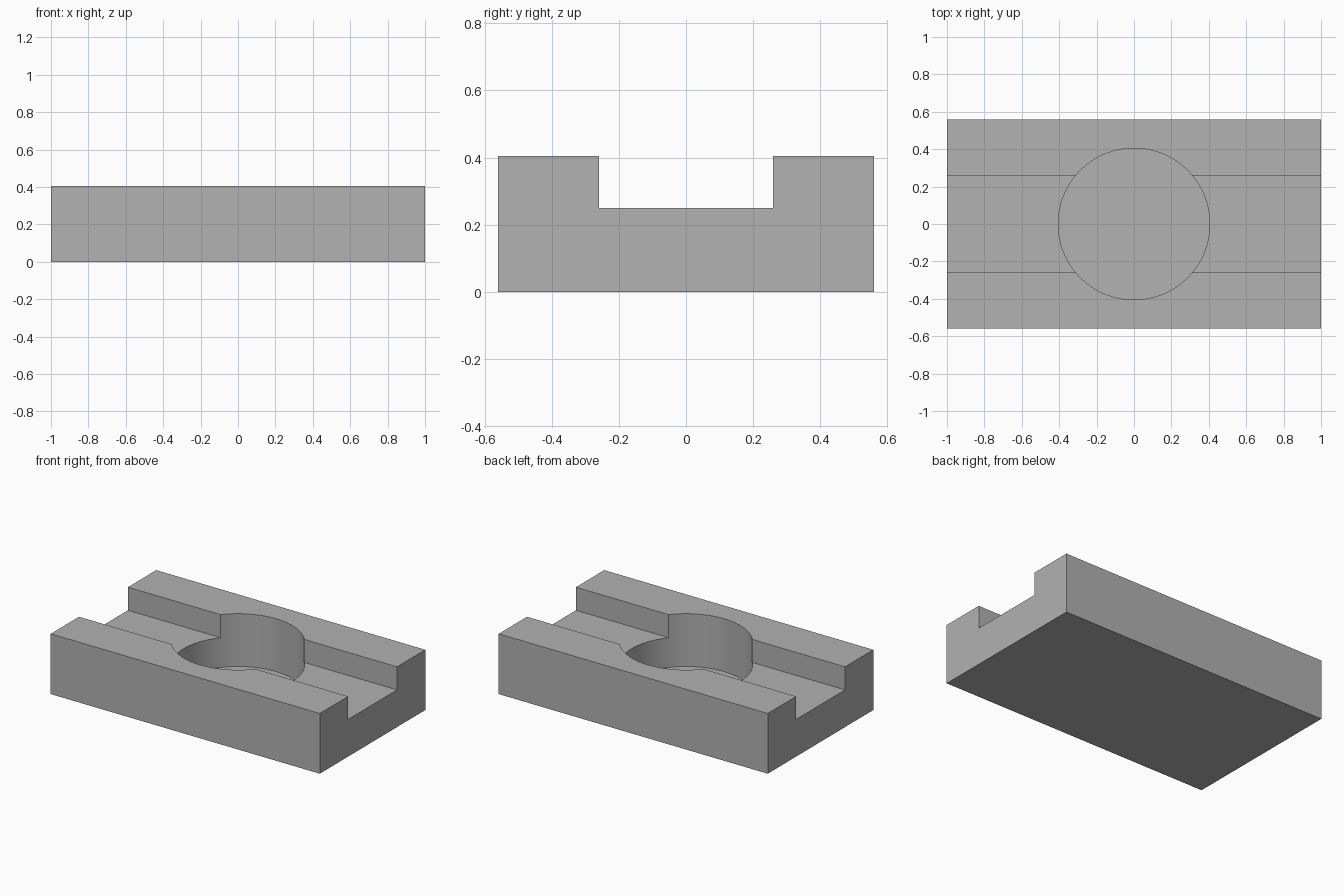
import bpy
import bmesh
from mathutils import Vector

if "Cube" in bpy.data.objects:
    bpy.data.objects.remove(bpy.data.objects["Cube"])

HALF_LENGTH, HALF_WIDTH, HEIGHT = 1.0, 0.56, 0.405
SLOT_HALF, SLOT_FLOOR = 0.26, 0.25
BORE_RADIUS, BORE_FLOOR = 0.405, 0.05

# Plain grey material
grey = bpy.data.materials.new("plain_grey")
grey.use_nodes = True
colour = (0.445, 0.445, 0.445, 1)
grey.diffuse_color = colour
grey.node_tree.nodes["Principled BSDF"].inputs["Base Color"].default_value = colour


def add_object(name, bm):
    bmesh.ops.recalc_face_normals(bm, faces=bm.faces)
    mesh = bpy.data.meshes.new(name)
    bm.to_mesh(mesh)
    bm.free()
    mesh.materials.append(grey)
    obj = bpy.data.objects.new(name, mesh)
    bpy.context.collection.objects.link(obj)
    return obj


# Block: U-shaped end profile extruded along its length
half = [(HALF_WIDTH, 0), (HALF_WIDTH, HEIGHT), (SLOT_HALF, HEIGHT), (SLOT_HALF, SLOT_FLOOR)]
profile = half + [(-y, z) for y, z in reversed(half)]
bm = bmesh.new()
end = bm.faces.new([bm.verts.new((-HALF_LENGTH, y, z)) for y, z in profile])
extruded = bmesh.ops.extrude_face_region(bm, geom=[end], use_keep_orig=True)["geom"]
bmesh.ops.translate(bm, vec=Vector((2 * HALF_LENGTH, 0, 0)),
                    verts=[v for v in extruded if isinstance(v, bmesh.types.BMVert)])
block = add_object("slotted_block", bm)

# Cutter for the round blind pocket
bm = bmesh.new()
bmesh.ops.create_cone(bm, cap_ends=True, segments=128, radius1=BORE_RADIUS,
                      radius2=BORE_RADIUS, depth=HEIGHT)
bmesh.ops.translate(bm, verts=bm.verts, vec=(0, 0, BORE_FLOOR + HEIGHT / 2))
cutter = add_object("pocket_cutter", bm)
cutter.hide_render = True

# Cut the pocket and keep only the finished block
cut = block.modifiers.new("pocket", 'BOOLEAN')
cut.operation = 'DIFFERENCE'
cut.solver = 'EXACT'
cut.object = cutter
bpy.ops.object.select_all(action='DESELECT')
block.select_set(True)
bpy.context.view_layer.objects.active = block
bpy.ops.object.modifier_apply(modifier=cut.name)
bpy.data.objects.remove(cutter)

# Smooth pocket wall with crisp edges elsewhere
bpy.ops.object.shade_smooth_by_angle()
